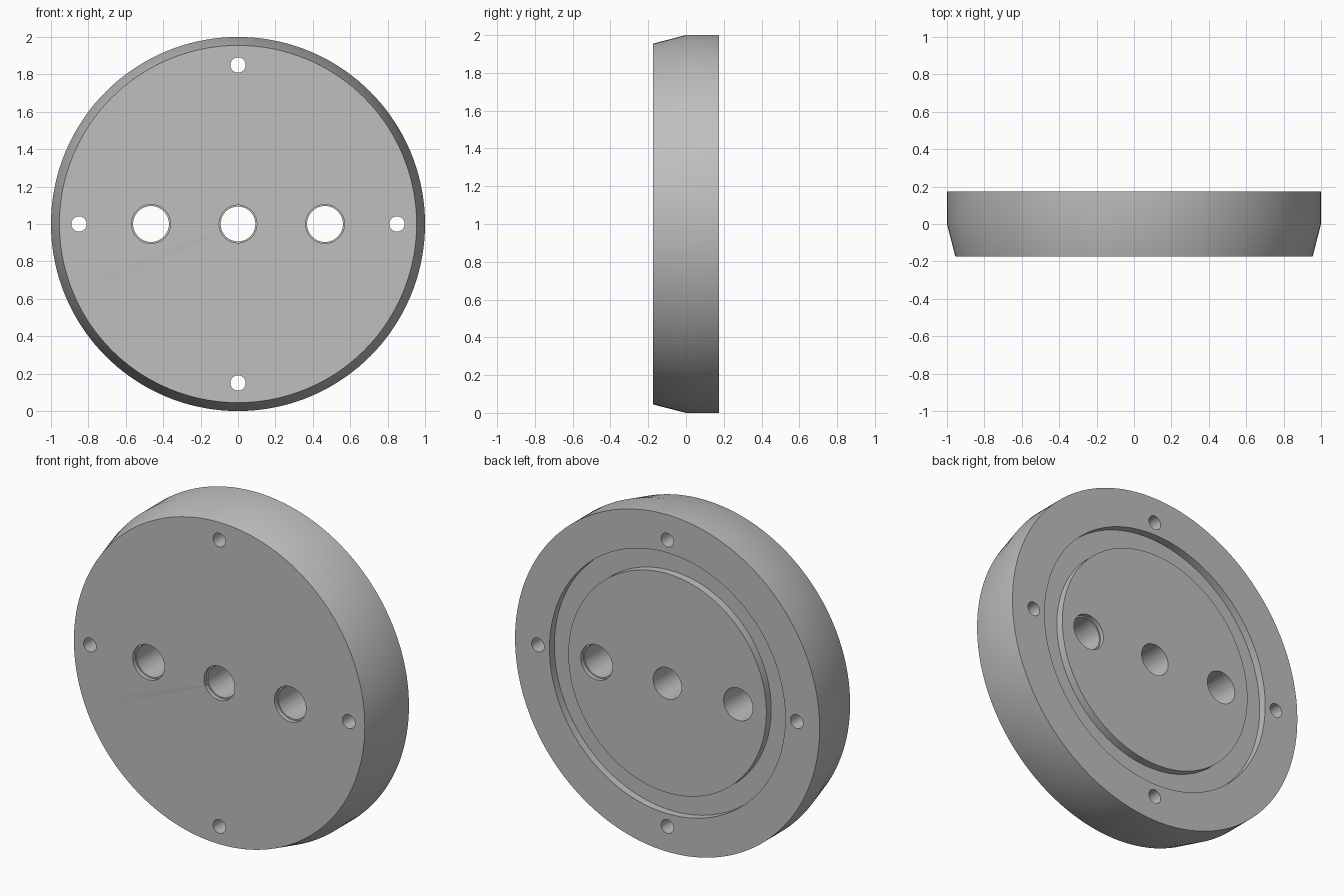
import bpy, bmesh, math
from mathutils import Matrix, Vector

cube = bpy.data.objects.get("Cube")
if cube:
    bpy.data.objects.remove(cube, do_unlink=True)

HALF = 0.175      # half the thickness
CENTRE_Z = 1.0

metal = bpy.data.materials.new("plain grey")
metal.use_nodes = True
grey = (0.52, 0.52, 0.52, 1.0)
metal.diffuse_color = grey
metal.node_tree.nodes["Principled BSDF"].inputs["Base Color"].default_value = grey


def lathe(name, profile, steps, x=0.0, z=0.0):
    """Turn a (radius, y) profile about the y axis; the ends lie on the axis."""
    bm = bmesh.new()
    verts = [bm.verts.new((r, y, 0)) for r, y in profile]
    edges = [bm.edges.new(pair) for pair in zip(verts, verts[1:])]
    bmesh.ops.spin(bm, geom=verts + edges, cent=(0, 0, 0), axis=(0, 1, 0),
                   angle=math.tau, steps=steps, use_duplicate=False)
    bmesh.ops.remove_doubles(bm, verts=bm.verts, dist=1e-5)
    bmesh.ops.recalc_face_normals(bm, faces=bm.faces)
    bmesh.ops.translate(bm, verts=bm.verts, vec=Vector((x, 0, z + CENTRE_Z)))
    mesh = bpy.data.meshes.new(name)
    bm.to_mesh(mesh)
    bm.free()
    mesh.materials.append(metal)
    obj = bpy.data.objects.new(name, mesh)
    bpy.context.collection.objects.link(obj)
    return obj


# Disc with tapered front half and a ring groove in the back
groove_floor = HALF - 0.046
disc = lathe("flange_disc", [
    (0, -HALF), (0.955, -HALF), (1, 0), (1, HALF),
    (0.774, HALF), (0.774, groove_floor), (0.65, groove_floor), (0.65, HALF),
    (0, HALF)], 144)


def hole(name, x, z, bore, front=None, back=None, step=0.025):
    """Through hole cutter with optional shallow counterbores."""
    f, b = front or bore, back or bore
    profile = [(0, -0.3), (f, -0.3)]
    if front:
        profile += [(f, step - HALF), (bore, step - HALF)]
    if back:
        profile += [(bore, HALF - step), (b, HALF - step)]
    profile += [(b, 0.3), (0, 0.3)]
    return lathe(name, profile, 48, x, z)


# Three large bores in a row, four small bolt holes around the rim
cutters = [
    hole("centre_bore", 0, 0, 0.093, front=0.101),
    hole("right_bore", -0.465, 0, 0.096, front=0.104),
    hole("left_bore", 0.465, 0, 0.096, front=0.104, back=0.104),
]
for i in range(4):
    a = i * math.pi / 2
    cutters.append(hole("bolt_hole", 0.85 * math.cos(a), 0.85 * math.sin(a), 0.041))

bpy.ops.object.select_all(action='DESELECT')
bpy.context.view_layer.objects.active = disc
disc.select_set(True)
for cutter in cutters:
    cutter.hide_render = True
    mod = disc.modifiers.new("cut", 'BOOLEAN')
    mod.operation = 'DIFFERENCE'
    mod.solver = 'EXACT'
    mod.object = cutter
    bpy.ops.object.modifier_apply(modifier=mod.name)
    bpy.data.objects.remove(cutter, do_unlink=True)

bpy.ops.object.shade_smooth_by_angle(angle=math.radians(30))
